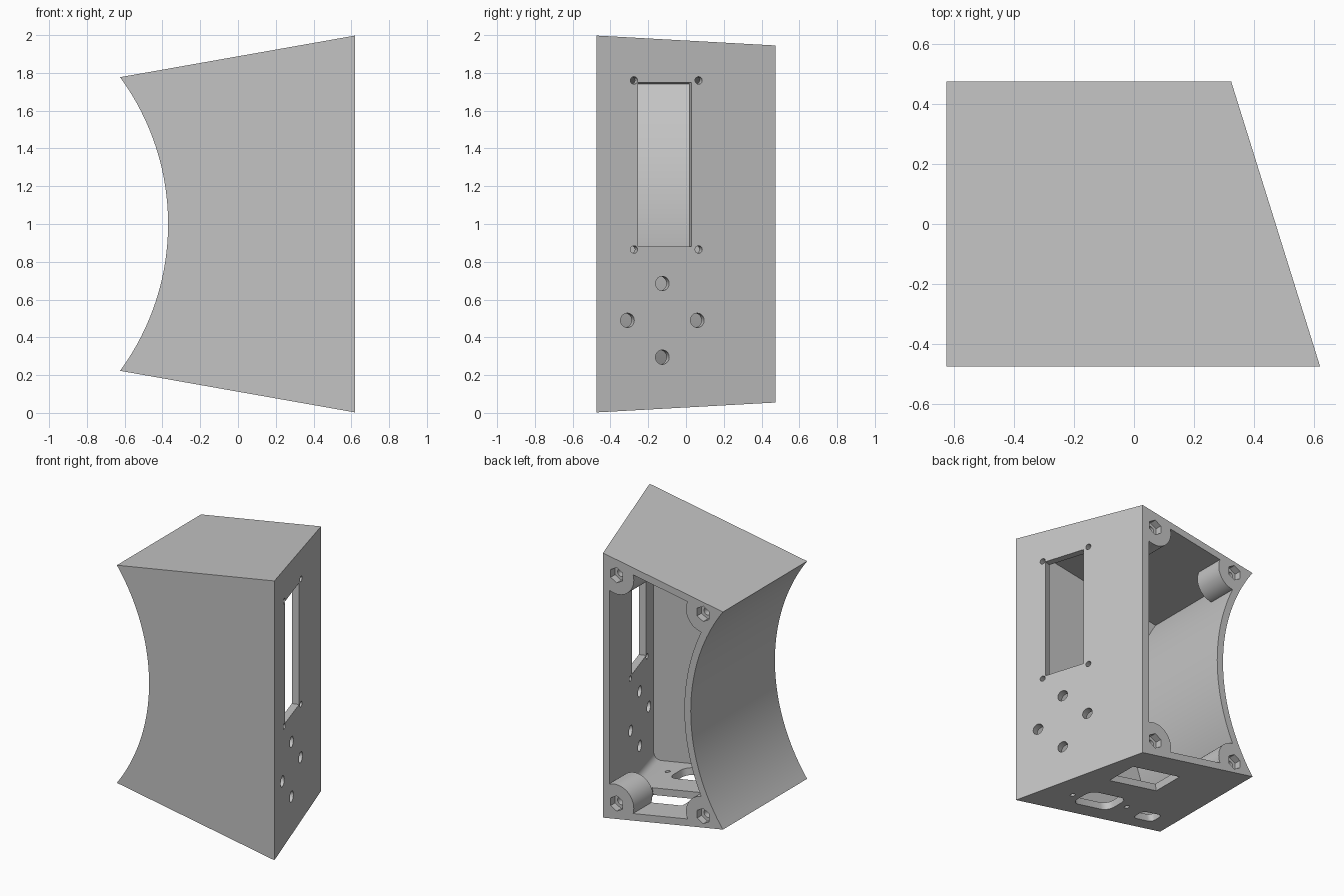
import bpy, bmesh, math
from mathutils import Matrix, Vector

if "Cube" in bpy.data.objects:
    bpy.data.objects.remove(bpy.data.objects["Cube"], do_unlink=True)

# Main dimensions
WALL = 0.05
BACK, FRONT = 0.475, -0.475
LEFT, RIGHT = -0.62, 0.62
TAPER = 0.177        # rise of the top and bottom per unit of x
SLANT = 0.312        # lean of the control face per unit of y
ARC_R, ARC_X = 1.314, -1.684
MID = 1.0


def half_height(x, inset=0.0):
    return 0.778 + TAPER * (x - LEFT) - inset * math.hypot(1, TAPER)


def face_x(y):
    return RIGHT - SLANT * (y - FRONT)


def profile(y, inset, segments=40):
    """Section at depth y: concave arc on the left, straight right side."""
    radius = ARC_R + inset
    angle = 0.6
    for _ in range(30):
        angle = math.asin(half_height(ARC_X + radius * math.cos(angle), inset) / radius)
    pts = []
    for i in range(segments + 1):
        a = angle - 2 * angle * i / segments
        pts.append((ARC_X + radius * math.cos(a), y, MID + radius * math.sin(a)))
    x = face_x(y) - inset * math.hypot(1, SLANT)
    h = half_height(x, inset)
    return pts + [(x, y, MID - h), (x, y, MID + h)]


def finish(bm, name):
    bmesh.ops.recalc_face_normals(bm, faces=bm.faces)
    mesh = bpy.data.meshes.new(name)
    bm.to_mesh(mesh)
    bm.free()
    obj = bpy.data.objects.new(name, mesh)
    bpy.context.collection.objects.link(obj)
    return obj


def loft(name, ring_a, ring_b, rounding=0.0):
    bm = bmesh.new()
    a = [bm.verts.new(p) for p in ring_a]
    b = [bm.verts.new(p) for p in ring_b]
    n = len(a)
    bm.faces.new(a)
    bm.faces.new(b[::-1])
    for i in range(n):
        bm.faces.new((a[i], b[i], b[(i + 1) % n], a[(i + 1) % n]))
    if rounding:
        corners = [bm.edges.get((a[i], b[i])) for i in (n - 1, n - 2)]
        bmesh.ops.bevel(bm, geom=corners, offset=rounding, segments=6,
                        profile=0.5, affect='EDGES')
    return finish(bm, name)


def prism(name, outline, frame, low, high):
    """Extrude a flat outline along the third axis of a frame."""
    return loft(name, [frame @ Vector((u, v, low)) for u, v in outline],
                [frame @ Vector((u, v, high)) for u, v in outline])


def circle(u, v, r, n=32, turn=0.0):
    return [(u + r * math.cos(turn + math.tau * i / n),
             v + r * math.sin(turn + math.tau * i / n)) for i in range(n)]


def rectangle(u0, u1, v0, v1):
    return [(u0, v0), (u1, v0), (u1, v1), (u0, v1)]


def rounded(u, v, w, h, r, n=5):
    pts = []
    corners = [(1, 1), (-1, 1), (-1, -1), (1, -1)]
    for k, (su, sv) in enumerate(corners):
        for i in range(n + 1):
            a = math.pi / 2 * (k + i / n)
            pts.append((u + su * (w / 2 - r) + r * math.cos(a),
                        v + sv * (h / 2 - r) + r * math.sin(a)))
    return pts


def frame(origin, u, v):
    u, v = Vector(u).normalized(), Vector(v).normalized()
    m = Matrix((u, v, u.cross(v))).transposed().to_4x4()
    m.translation = origin
    return m


def cut(target, cutter):
    mod = target.modifiers.new("cut", 'BOOLEAN')
    mod.operation, mod.solver, mod.object = 'DIFFERENCE', 'EXACT', cutter
    bpy.context.view_layer.objects.active = target
    bpy.ops.object.modifier_apply(modifier=mod.name)
    bpy.data.objects.remove(cutter, do_unlink=True)


# Local frames of the back, control face and underside
back = frame((0, BACK, 0), (-1, 0, 0), (0, 0, 1))
side = frame((face_x(0), 0, 0), (-SLANT, 1, 0), (0, 0, 1))
under = frame((0, 0, MID - half_height(0)), (1, 0, -TAPER), (0, 1, 0))
side_scale = math.hypot(1, SLANT)

# Outer shell
case = loft("enclosure_shell", profile(FRONT, 0), profile(BACK, 0))

# Cavity, leaving a screw boss in each rear corner
cavity = loft("cavity", profile(FRONT + 0.055, WALL), profile(BACK + 0.1, WALL), 0.06)
bosses = [(x, MID + s * h) for x, h in ((0.215, 0.815), (-0.468, 0.722)) for s in (1, -1)]
for x, z in bosses:
    cut(cavity, prism("boss", circle(-x, z, 0.135, 48), back, -0.22, 0.3))
cut(case, cavity)

# Nut pockets and screw holes in the bosses
for x, z in bosses:
    cut(case, prism("nut_pocket", circle(-x, z, 0.055, 6, math.pi / 6), back, -0.05, 0.1))
    cut(case, prism("screw_hole", circle(-x, z, 0.028, 24), back, -0.2, 0.1))

# Display window, its screw holes and the button holes
side_cuts = [rectangle(-0.255 * side_scale, 0.03 * side_scale, 0.88, 1.75)]
side_cuts += [circle(y * side_scale, z, 0.02, 20) for y in (-0.275, 0.067) for z in (0.865, 1.76)]
side_cuts += [circle(y * side_scale, z, 0.038)
              for y, z in ((-0.125, 0.685), (-0.31, 0.49), (0.06, 0.49), (-0.125, 0.295))]
for outline in side_cuts:
    cut(case, prism("side_cutter", outline, side, -0.09, 0.1))

# Sockets and small holes in the underside
under_cuts = [rectangle(-0.17, 0.24, 0.03, 0.27),
              rounded(0.085, -0.255, 0.32, 0.2, 0.06),
              rounded(-0.39, -0.32, 0.17, 0.11, 0.035),
              circle(0.32, -0.255, 0.018, 20),
              circle(-0.155, -0.255, 0.018, 20)]
for outline in under_cuts:
    cut(case, prism("under_cutter", outline, under, -0.1, 0.09))

# Single grey finish
grey = bpy.data.materials.new("light_grey")
grey.use_nodes = True
colour = (0.55, 0.55, 0.55, 1)
grey.diffuse_color = colour
grey.node_tree.nodes["Principled BSDF"].inputs["Base Color"].default_value = colour
case.data.materials.clear()
case.data.materials.append(grey)

bpy.ops.object.select_all(action='DESELECT')
case.select_set(True)
bpy.context.view_layer.objects.active = case
bpy.ops.object.shade_smooth_by_angle(angle=math.radians(30))
